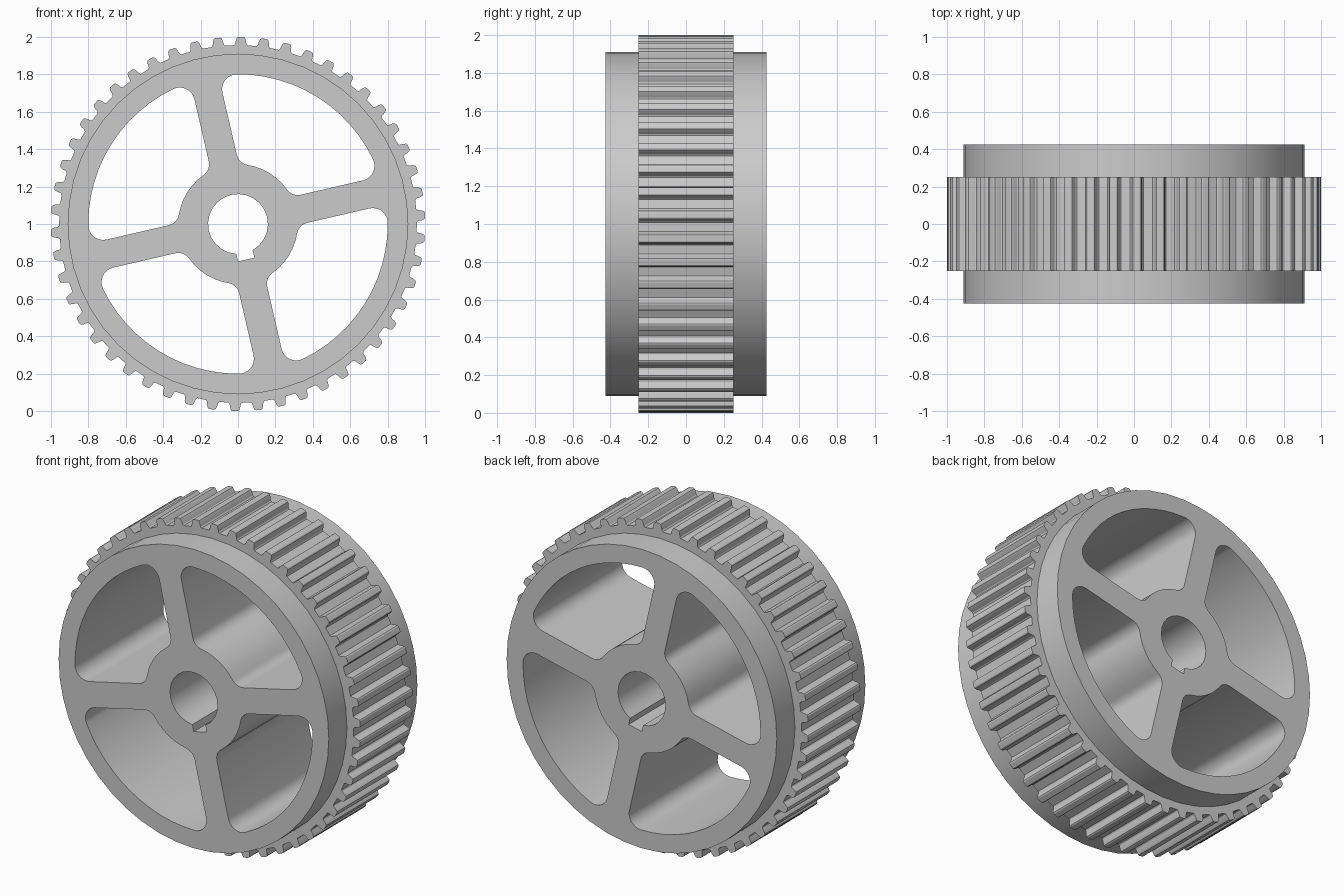
import bpy, bmesh
from math import sin, cos, pi, radians, sqrt, atan2, hypot

if "Cube" in bpy.data.objects:
    bpy.data.objects.remove(bpy.data.objects["Cube"], do_unlink=True)

TILT = radians(13)        # lean of the spokes and keyway
SPOKE = 0.077             # half width of a spoke
RIM_IN, HUB, BORE, BODY, ROOT = 0.80, 0.32, 0.16, 0.91, 0.955
TEETH = 50

grey = bpy.data.materials.new("plain grey")
grey.use_nodes = True
colour = (0.6, 0.6, 0.6, 1)
grey.diffuse_color = colour
grey.node_tree.nodes["Principled BSDF"].inputs["Base Color"].default_value = colour


def arc(cx, cy, r, a0, a1, n):
    return [(cx + r * cos(a0 + (a1 - a0) * i / n),
             cy + r * sin(a0 + (a1 - a0) * i / n)) for i in range(n + 1)]


def turn(points, a):
    return [(x * cos(a) - y * sin(a), x * sin(a) + y * cos(a)) for x, y in points]


def extrude_profile(name, loops, half_depth):
    """Fill closed loops (inner ones become holes) and extrude along y."""
    curve = bpy.data.curves.new(name, "CURVE")
    curve.dimensions = "2D"
    curve.fill_mode = "BOTH"
    curve.extrude = half_depth
    for loop in loops:
        spline = curve.splines.new("POLY")
        spline.points.add(len(loop) - 1)
        for p, (x, y) in zip(spline.points, loop):
            p.co = (x, y, 0, 1)
        spline.use_cyclic_u = True
    ob = bpy.data.objects.new(name, curve)
    bpy.context.collection.objects.link(ob)
    bpy.ops.object.select_all(action="DESELECT")
    ob.select_set(True)
    bpy.context.view_layer.objects.active = ob
    ob.rotation_euler = (pi / 2, 0, 0)
    ob.location.z = 1
    bpy.ops.object.convert(target="MESH")
    ob = bpy.context.object
    bpy.ops.object.transform_apply(location=True, rotation=True, scale=True)
    bm = bmesh.new()
    bm.from_mesh(ob.data)
    bmesh.ops.remove_doubles(bm, verts=bm.verts, dist=0.0001)
    bmesh.ops.recalc_face_normals(bm, faces=bm.faces)
    bm.to_mesh(ob.data)
    bm.free()
    ob.data.materials.clear()
    ob.data.materials.append(grey)
    bpy.ops.object.shade_smooth_by_angle(angle=radians(25))
    return ob


def window_half(outer_fillet, inner_fillet):
    """Window outline beside a spoke lying along +x, from hub to rim."""
    fi, fo = inner_fillet, outer_fillet
    yi, yo = SPOKE + fi, SPOKE + fo
    xi = sqrt((HUB + fi) ** 2 - yi ** 2)
    xo = sqrt((RIM_IN - fo) ** 2 - yo ** 2)
    ai, ao = atan2(yi, xi), atan2(yo, xo)
    return (arc(xi, yi, fi, ai + pi, 1.5 * pi, 6)
            + arc(xo, yo, fo, -pi / 2, ao, 8)), ai, ao


# Spoke window: one filleted side, the rim arc, the mirrored side, the hub arc
side, hub_a, rim_a = window_half(0.08, 0.07)
mirrored = [(y, x) for x, y in reversed(side)]
window = (side + arc(0, 0, RIM_IN, rim_a, pi / 2 - rim_a, 12)[1:-1]
          + mirrored + arc(0, 0, HUB, pi / 2 - hub_a, hub_a, 6)[1:-1])
windows = [turn(window, TILT + k * pi / 2) for k in range(4)]

# Bore with a keyway, drawn with the key along +x then turned downward
key_w, key_r = 0.045, 0.195
key_a = atan2(key_w, sqrt(BORE ** 2 - key_w ** 2))
bore = [(key_r, -key_w), (key_r, key_w)] + arc(0, 0, BORE, key_a, 2 * pi - key_a, 22)
bore = turn(bore, TILT - pi / 2)

rim = arc(0, 0, BODY, 0, 2 * pi, 48)[:-1]
extrude_profile("spoked_wheel_body", [rim, bore] + windows, 0.426)

# Toothed band: (radius, half width) of one tooth flank
flank = [(ROOT, 0.036), (0.962, 0.030), (0.984, 0.026), (0.996, 0.021), (1.0, 0.014)]
tooth = [(r, -w) for r, w in flank] + [(r, w) for r, w in reversed(flank)]
band = []
for k in range(TEETH):
    band += turn(tooth, radians(89.1) + 2 * pi * k / TEETH)
inner = arc(0, 0, BODY - 0.02, 0, 2 * pi, 48)[:-1]
extrude_profile("toothed_band", [band, inner], 0.252)
